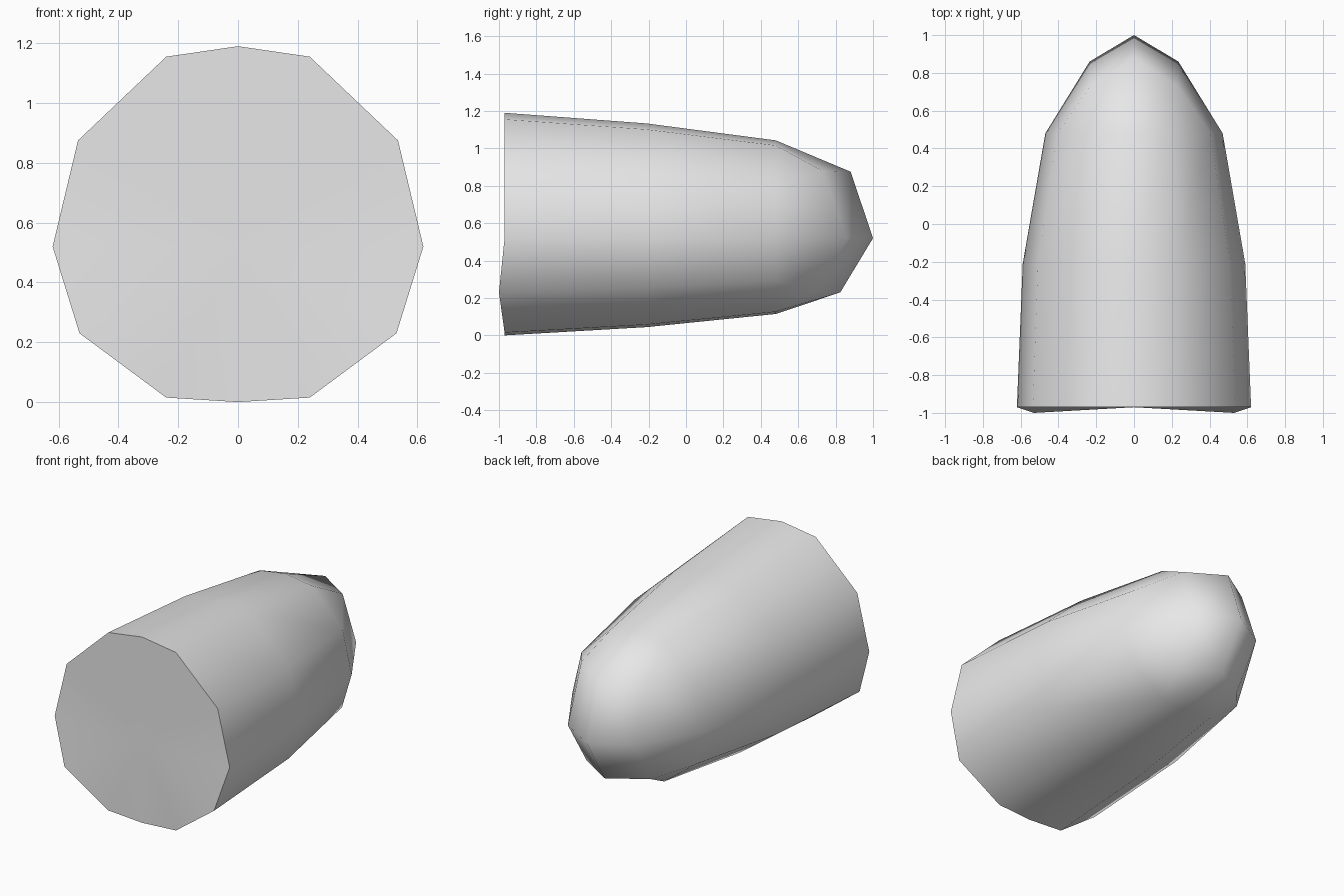
import bpy, bmesh, math

cube = bpy.data.objects.get("Cube")
if cube:
    bpy.data.objects.remove(cube)

MID = 0.52  # height of the long axis

grey = bpy.data.materials.new("plain grey")
grey.use_nodes = True
colour = (0.8, 0.8, 0.8, 1)
grey.diffuse_color = colour
grey.node_tree.nodes["Principled BSDF"].inputs["Base Color"].default_value = colour

# Twelve-sided outline: half of it, then mirrored
half = [(0, 1.19), (0.24, 1.155), (0.535, 0.875), (0.62, MID),
        (0.53, 0.23), (0.24, 0.015), (0, 0)]
outline = half + [(-x, z) for x, z in half[-2:0:-1]]
SIDES = len(outline)

bm = bmesh.new()


def ring(y, sx, sz):
    return [bm.verts.new((x * sx, y, MID + (z - MID) * sz)) for x, z in outline]


# Tapering body
rings = [ring(-0.97, 1, 1), ring(-0.21, 0.95, 0.915), ring(0.48, 0.757, 0.78)]
for a, b in zip(rings, rings[1:]):
    for i in range(SIDES):
        j = (i + 1) % SIDES
        bm.faces.new((a[i], a[j], b[j], b[i]))

# Flat front end, with two corners pushed slightly forward
for i in (4, 8):
    rings[0][i].co.y = -1.0
centre = bm.verts.new((0, -0.97, MID))
for i in range(SIDES):
    bm.faces.new((rings[0][(i + 1) % SIDES], rings[0][i], centre))

# Blunt nose: a band of eight points around the tip
nose_half = [(0, 0.88, 0.875), (0.23, 0.73, 0.88), (0.235, 0.86, MID),
             (0.23, 0.68, 0.23), (0, 0.825, 0.23)]
nose = nose_half + [(-x, y, z) for x, y, z in nose_half[-2:0:-1]]
band = [bm.verts.new(p) for p in nose]
tip = bm.verts.new((0, 1.0, MID))
join = [0, 1, 1, 2, 3, 3, 4, 5, 5, 6, 7, 7]
for i in range(SIDES):
    j = (i + 1) % SIDES
    corners = [rings[-1][i], rings[-1][j], band[join[j]], band[join[i]]]
    bm.faces.new(list(dict.fromkeys(corners)))
for k in range(0, 8, 2):
    bm.faces.new((band[k], band[k + 1], band[(k + 2) % 8], tip))

bmesh.ops.recalc_face_normals(bm, faces=bm.faces)
mesh = bpy.data.meshes.new("blunt_shell")
bm.to_mesh(mesh)
bm.free()
mesh.materials.append(grey)

shell = bpy.data.objects.new("blunt_shell", mesh)
bpy.context.collection.objects.link(shell)
bpy.ops.object.select_all(action='DESELECT')
shell.select_set(True)
bpy.context.view_layer.objects.active = shell
bpy.ops.object.shade_smooth_by_angle(angle=math.radians(60))
